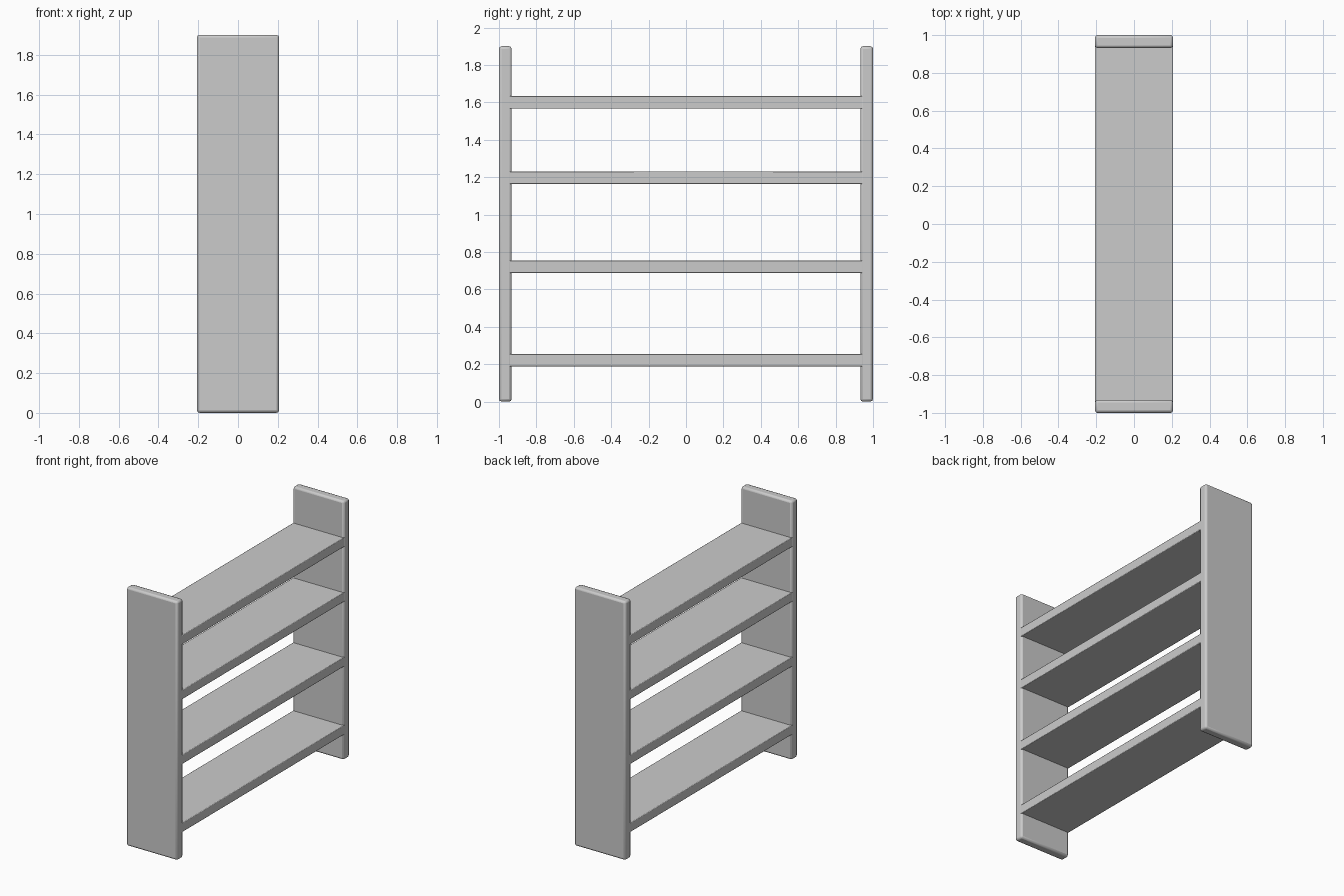
import bpy

if "Cube" in bpy.data.objects:
    bpy.data.objects.remove(bpy.data.objects["Cube"])

HALF_DEPTH = 0.207
BOARD = 0.068


def board(name, center, size, bevel):
    bpy.ops.mesh.primitive_cube_add(size=1, location=center)
    obj = bpy.context.object
    obj.name = name
    obj.scale = size
    bpy.ops.object.transform_apply(location=False, rotation=False, scale=True)
    # Softened board edges
    mod = obj.modifiers.new("edge_bevel", 'BEVEL')
    mod.width = bevel
    mod.segments = 2
    bpy.ops.object.shade_smooth_by_angle()
    return obj


# Upright side panels
for side, label in ((-1, "front"), (1, "back")):
    board(f"side_panel_{label}", (0, side * (1 - BOARD / 2), 0.95),
          (2 * HALF_DEPTH, BOARD, 1.9), 0.014)

# Shelves, butted against the inner faces of the panels
for i, z in enumerate((0.221, 0.721, 1.197, 1.6)):
    board(f"shelf_{i + 1}", (0, 0, z),
          (2 * HALF_DEPTH - 0.002, 2 * (1 - BOARD) + 0.03, BOARD), 0.004)
